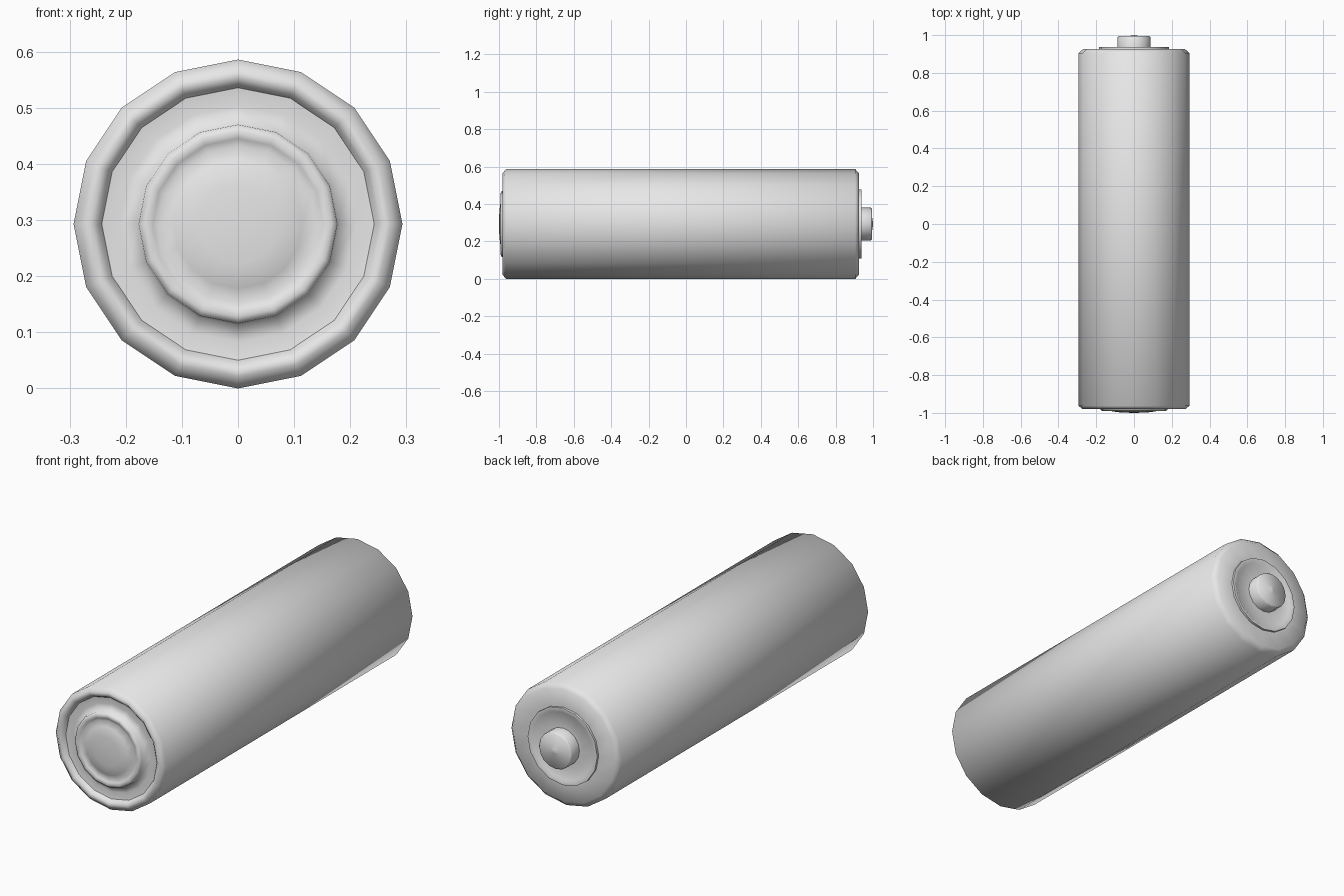
import bpy, bmesh, math

SIDES = 16
RADIUS = 0.293

cube = bpy.data.objects.get("Cube")
if cube:
    bpy.data.objects.remove(cube, do_unlink=True)

grey = bpy.data.materials.new("light_grey")
grey.use_nodes = True
grey.diffuse_color = (0.8, 0.8, 0.8, 1)
grey.node_tree.nodes["Principled BSDF"].inputs["Base Color"].default_value = (0.8, 0.8, 0.8, 1)


def lathe(name, profile, sharp_angle):
    """Spin (radius, y) points, listed front to back, about the long axis."""
    bm = bmesh.new()
    rings = []
    for r, y in profile:
        count = SIDES if r > 0 else 1
        rings.append([bm.verts.new((r * math.cos(a), y, RADIUS + r * math.sin(a)))
                      for a in (math.tau * i / SIDES for i in range(count))])
    for a, b in zip(rings, rings[1:]):
        for i in range(SIDES):
            j = (i + 1) % SIDES
            corners = [a[i % len(a)], a[j % len(a)], b[j % len(b)], b[i % len(b)]]
            bm.faces.new(list(dict.fromkeys(corners)))
    bmesh.ops.recalc_face_normals(bm, faces=bm.faces)
    mesh = bpy.data.meshes.new(name)
    bm.to_mesh(mesh)
    bm.free()
    mesh.materials.append(grey)
    obj = bpy.data.objects.new(name, mesh)
    bpy.context.collection.objects.link(obj)
    bpy.ops.object.select_all(action='DESELECT')
    obj.select_set(True)
    bpy.context.view_layer.objects.active = obj
    bpy.ops.object.shade_smooth_by_angle(angle=math.radians(sharp_angle))
    return obj


# Casing: recessed front lip, chamfered ends, flat back shoulder
lathe("casing", [(0, -0.94), (0.235, -0.94), (0.24, -0.955), (0.25, -0.972), (0.26, -0.98),
                 (0.272, -0.98), (RADIUS, -0.963), (RADIUS, 0.905), (0.27, 0.926),
                 (0.18, 0.926), (0, 0.926)], 80)

# Negative end: floor of the groove, raised rim and shallow domed disc
lathe("negative_cap", [(0, -1.0), (0.07, -0.998), (0.115, -0.992), (0.14, -0.979),
                       (0.152, -0.986), (0.165, -0.991), (0.177, -0.984),
                       (0.18, -0.962), (0.21, -0.955), (0.245, -0.96)], 80)

# Positive end: thin collar dished in towards the contact
lathe("positive_collar", [(0.185, 0.92), (0.185, 0.937), (0.172, 0.938),
                          (0.16, 0.93), (0.08, 0.934)], 80)

# Positive contact with a tiny raised tip
lathe("positive_contact", [(0.088, 0.925), (0.088, 0.988), (0.082, 0.995),
                           (0.02, 0.996), (0.012, 1.0), (0, 1.0)], 95)
